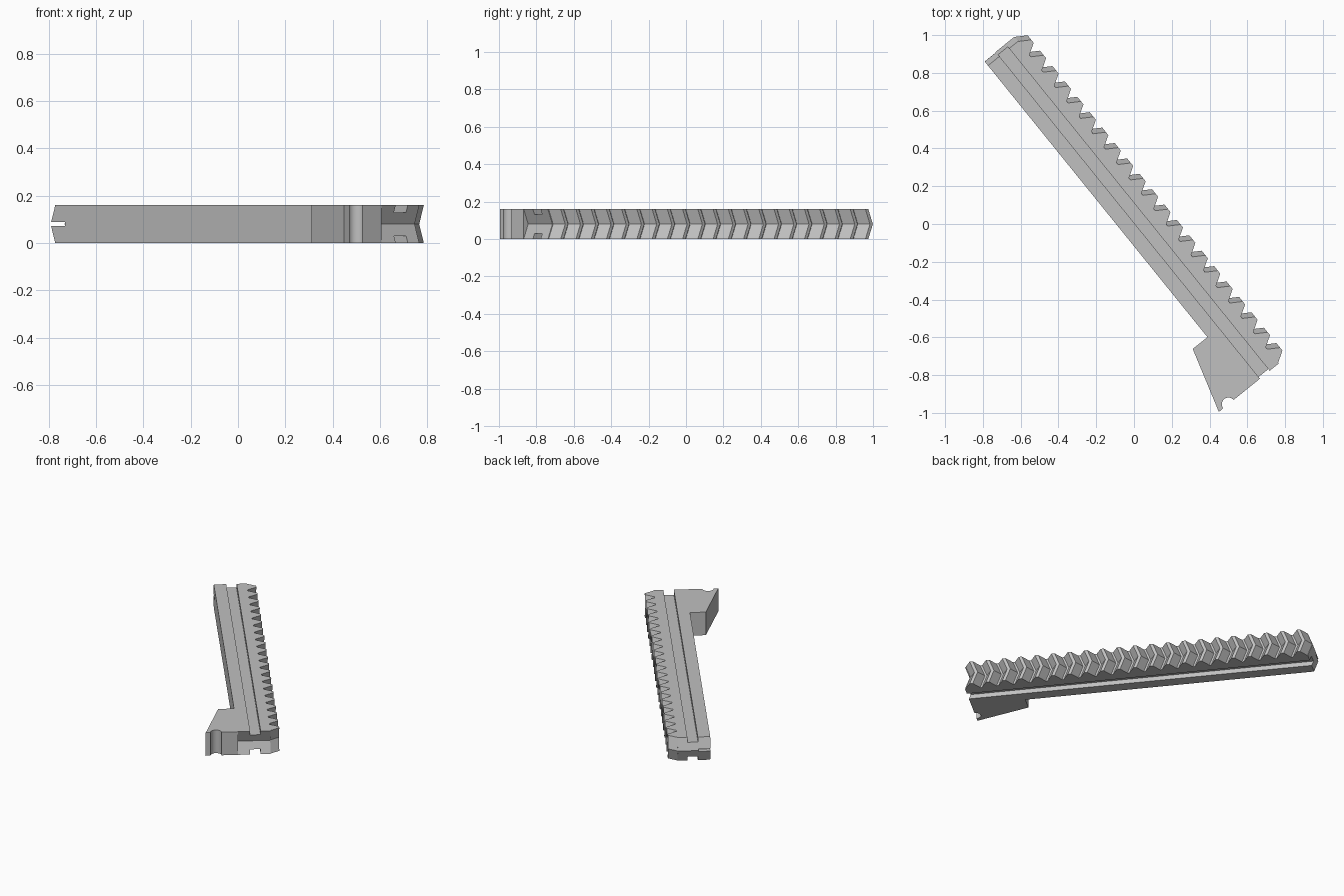
import bpy, bmesh, math

cube = bpy.data.objects.get("Cube")
if cube:
    bpy.data.objects.remove(cube, do_unlink=True)

THICK = 0.16
TURN = math.atan2(-0.7777, 0.6286)   # the rack lies diagonally; local x runs along it
START, END = -1.138, 1.056
BACK, ROOT, TIP = -0.074, 0.132, 0.19
SWEEP = -0.031                       # herringbone offset at mid thickness

metal = bpy.data.materials.new("plain_grey")
metal.use_nodes = True
grey = (0.53, 0.53, 0.53, 1)
metal.diffuse_color = grey
metal.node_tree.nodes["Principled BSDF"].inputs["Base Color"].default_value = grey


def prism(name, outline, levels):
    """Loft an outline through (height, sideways offset) levels."""
    bm = bmesh.new()
    rings = [[bm.verts.new((x + dx, y, z)) for x, y in outline] for z, dx in levels]
    n = len(outline)
    for low, high in zip(rings, rings[1:]):
        for i in range(n):
            j = (i + 1) % n
            bm.faces.new((low[i], low[j], high[j], high[i]))
    bm.faces.new(rings[0][::-1])
    bm.faces.new(rings[-1])
    bmesh.ops.recalc_face_normals(bm, faces=bm.faces)
    mesh = bpy.data.meshes.new(name)
    bm.to_mesh(mesh)
    bm.free()
    mesh.materials.append(metal)
    obj = bpy.data.objects.new(name, mesh)
    obj.rotation_euler.z = TURN
    bpy.context.collection.objects.link(obj)
    return obj


def cut(target, name, x0, x1, y0, y1, z0, z1):
    """Subtract a box from the target."""
    cutter = prism(name, [(x0, y0), (x1, y0), (x1, y1), (x0, y1)], [(z0, 0), (z1, 0)])
    cutter.hide_render = True
    mod = target.modifiers.new(name, "BOOLEAN")
    mod.operation = "DIFFERENCE"
    mod.solver = "EXACT"
    mod.object = cutter
    bpy.context.view_layer.update()
    bpy.context.view_layer.objects.active = target
    bpy.ops.object.modifier_apply(modifier=mod.name)
    bpy.data.objects.remove(cutter, do_unlink=True)


# Toothed bar with a chevron sweep through its thickness
TEETH = 21
first, last = -1.09, 1.005
pitch = (last - first) / (TEETH - 1)
outline = [(START, BACK), (END, BACK), (END, ROOT)]
for k in range(TEETH):
    c = last - k * pitch
    outline += [(c + 0.046, ROOT), (c + 0.01, TIP), (c - 0.01, TIP), (c - 0.046, ROOT)]
outline.append((START, ROOT))
rack = prism("toothed_rack", outline, [(0, 0), (THICK / 2, SWEEP), (THICK, 0)])

# Long guide grooves on the top and bottom
for name, z0, z1 in (("top_groove", 0.13, 0.3), ("bottom_groove", -0.14, 0.03)):
    cut(rack, name, -1.5, 1.5, 0.004, 0.07, z0, z1)

# Thin slot in the rear corner
cut(rack, "corner_slot", -1.5, -1.071, -0.3, 0.002, 0.072, 0.089)

# Wedge-shaped lug with a round notch in its end
notch = [(1.056 - 0.035 * math.sin(a), -0.211 - 0.035 * math.cos(a))
         for a in (math.pi * i / 16 for i in range(17))]
lug = [(0.71, BACK), (0.71, -0.174), (END, -0.276)] + notch + [(END, BACK)]
lug_obj = prism("end_lug", lug, [(0, 0), (THICK, 0)])
bpy.ops.object.select_all(action="DESELECT")
lug_obj.select_set(True)
bpy.context.view_layer.objects.active = lug_obj
bpy.ops.object.shade_smooth_by_angle(angle=math.radians(30))
